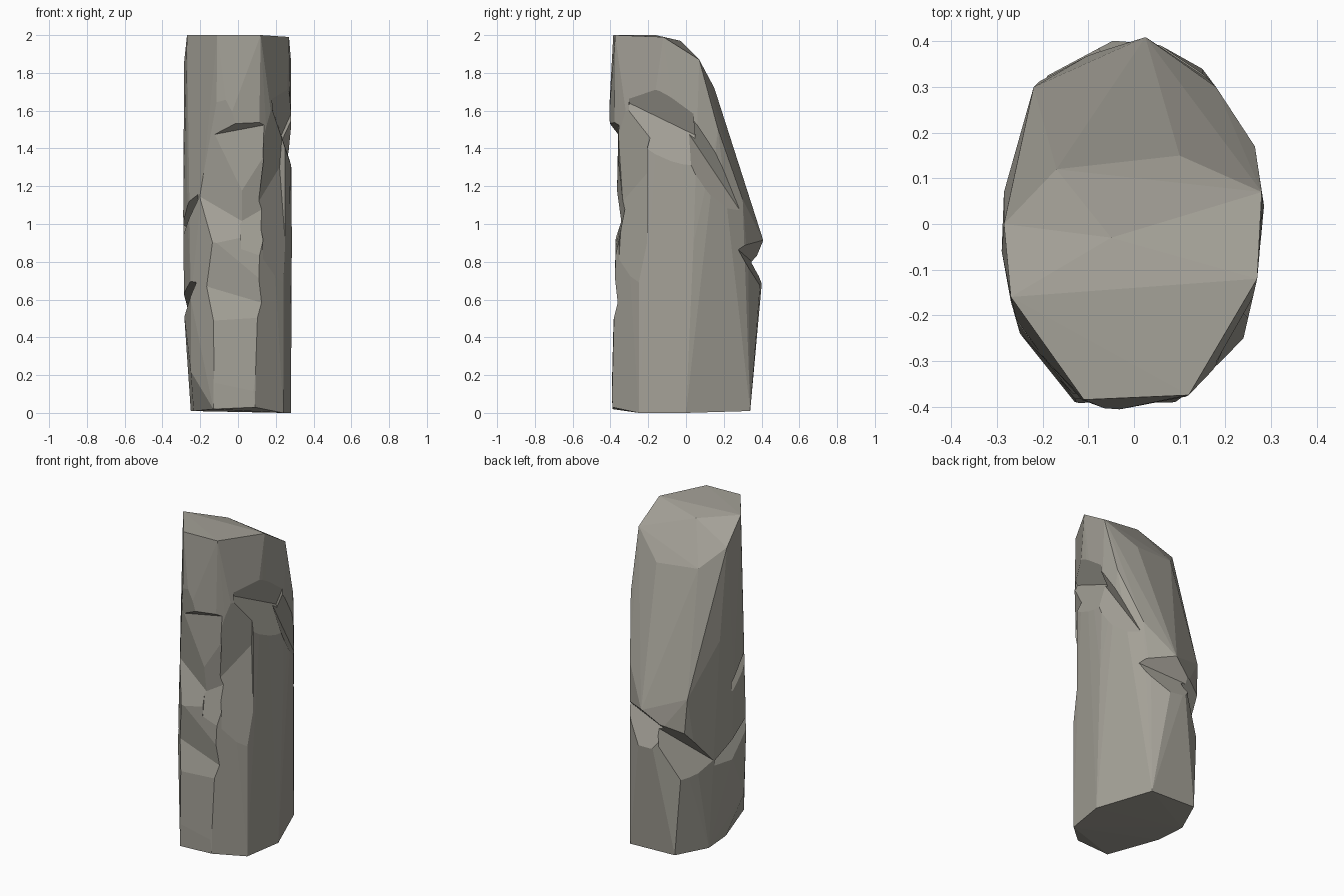
import bpy, bmesh
from mathutils import Vector

if "Cube" in bpy.data.objects:
    bpy.data.objects.remove(bpy.data.objects["Cube"])

stone = bpy.data.materials.new("warm grey stone")
stone.diffuse_color = (0.37, 0.355, 0.31, 1)
stone.use_nodes = True
stone.node_tree.nodes["Principled BSDF"].inputs["Base Color"].default_value = stone.diffuse_color


def hull(name, points):
    """Convex flat-faced block around a few points."""
    bm = bmesh.new()
    for p in points:
        bm.verts.new(p)
    res = bmesh.ops.convex_hull(bm, input=bm.verts)
    loose = [v for v in res["geom_interior"] if isinstance(v, bmesh.types.BMVert)]
    bmesh.ops.delete(bm, geom=loose, context='VERTS')
    bmesh.ops.recalc_face_normals(bm, faces=bm.faces)
    me = bpy.data.meshes.new(name)
    bm.to_mesh(me)
    bm.free()
    me.materials.append(stone)
    ob = bpy.data.objects.new(name, me)
    bpy.context.collection.objects.link(ob)
    return ob


def crack(rock, a, b, out, rise, drop):
    """Cut a V groove: inner line a-b, opening outwards by rise above and drop below."""
    out = Vector(out).normalized() * 0.1
    pts = []
    for p in (Vector(a), Vector(b)):
        pts += [p, p + out + Vector((0, 0, rise)), p + out - Vector((0, 0, drop))]
    cutter = hull("crack_cutter", pts)
    cutter.hide_render = True
    mod = rock.modifiers.new("crack", 'BOOLEAN')
    mod.operation = 'DIFFERENCE'
    mod.solver = 'EXACT'
    mod.object = cutter
    bpy.context.view_layer.objects.active = rock
    bpy.ops.object.modifier_apply(modifier=mod.name)
    bpy.data.objects.remove(cutter)


# Rough stone pillar: foot, waist, shoulder and slanted crown outlines
foot = [(-.13, -.39, .02), (.09, -.39, .03), (.24, -.25, 0), (.28, 0, 0),
        (.15, .34, .01), (-.16, .34, .02), (-.25, .13, .01), (-.235, -.06, .01), (-.25, -.22, .22)]
waist = [(-.12, -.39, .48), (.09, -.385, .55), (.24, -.25, .5), (.285, .04, .9),
         (.15, .33, .75), (-.04, .405, .73), (-.2, .32, .65), (-.285, -.05, .52), (-.25, -.24, .6)]
shoulder = [(.025, .41, .91), (-.22, .3, 1.0), (.18, .3, 1.13), (.265, .17, 1.5),
            (-.285, .07, 1.3), (-.29, -.06, 1.05), (-.27, -.17, 1.2), (-.05, -.41, 1.545),
            (.24, -.25, 1.1)]
crown = [(-.11, -.385, 2), (.12, -.375, 2), (-.27, -.16, 2), (.27, -.12, 1.99),
         (-.05, -.03, 1.97), (-.285, 0, 1.86), (.28, .07, 1.87), (.1, .15, 1.72), (-.17, .12, 1.74)]
rock = hull("stone_pillar", foot + waist + shoulder + crown)

# Front ledge, the long hollow beneath it and the lower diagonal crack
crack(rock, (-.2, -.36, 1.46), (.17, -.355, 1.53), (0, -1, 0), .08, 4)
crack(rock, (.03, -.345, 1.01), (-.21, -.285, 1.15), (-.2, -1, 0), .75, .3)
crack(rock, (.01, -.345, 1.01), (.2, -.31, 1.12), (.2, -1, 0), .75, .5)
crack(rock, (-.27, -.33, .7), (.17, -.365, .57), (0, -1, 0), .8, .4)
# Hollowed front right corner
crack(rock, (.11, -.335, 1.12), (.22, -.18, 1.3), (.75, -.65, 0), 1, 1)
# Left side cracks
crack(rock, (-.265, -.03, .98), (-.2, -.27, 1.15), (-.9, -.4, 0), .06, .16)
crack(rock, (-.255, .1, .54), (-.22, -.27, .69), (-.95, -.3, 0), .08, .2)
# Long slanting groove on the right
crack(rock, (.17, -.3, 1.64), (.23, .05, 1.47), (1, -.2, 0), .22, .3)
crack(rock, (.23, .0, 1.5), (.19, .28, 1.08), (1, .2, 0), .16, .3)
# Slanting break round the back
crack(rock, (.22, .27, .87), (-.1, .35, .8), (.1, 1, 0), .1, .2)
crack(rock, (-.05, .355, .8), (-.27, .1, .55), (-.7, .7, 0), .1, .25)
